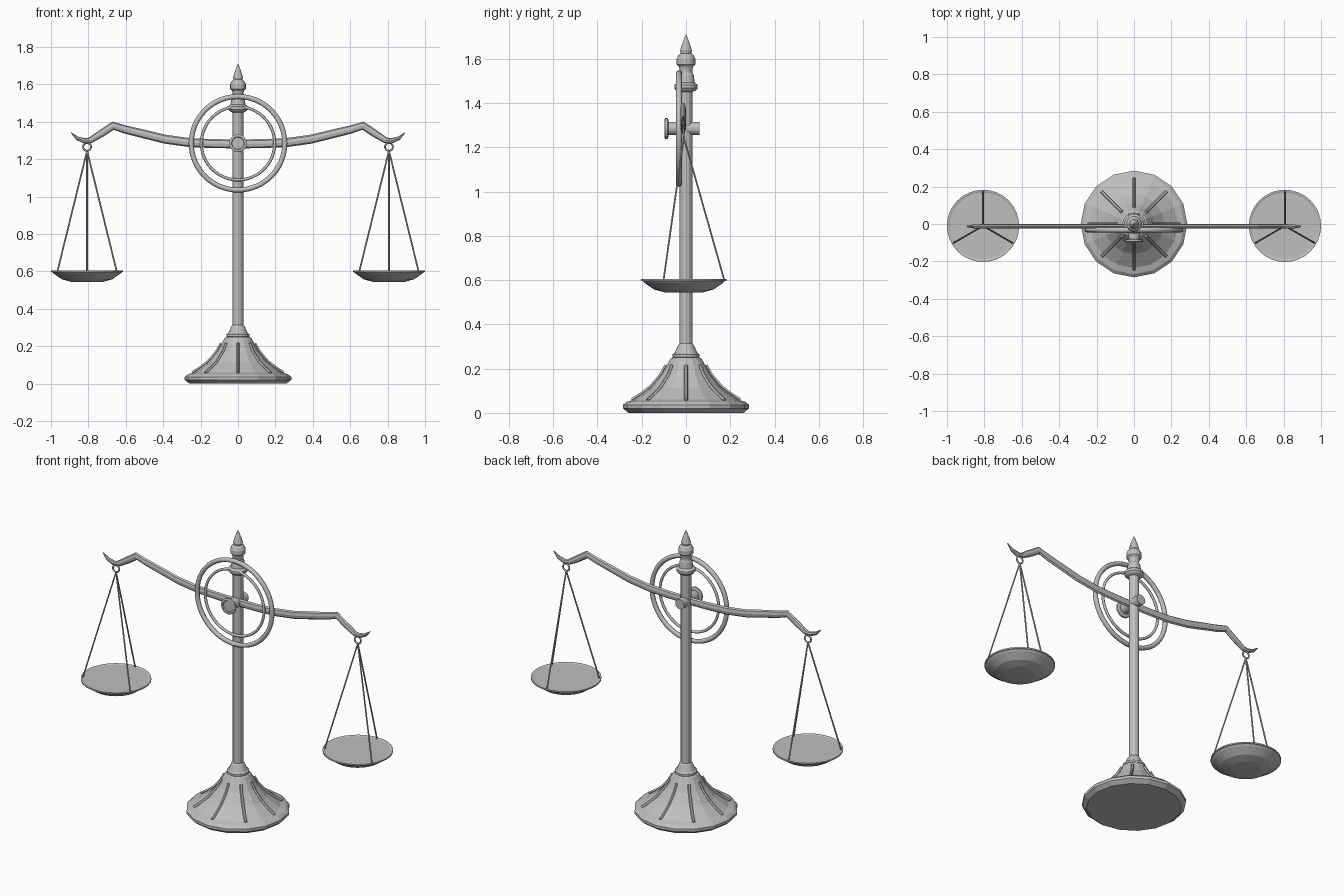
import bpy, bmesh, math
from mathutils import Matrix, Vector

cube = bpy.data.objects.get("Cube")
if cube:
    bpy.data.objects.remove(cube, do_unlink=True)

metal = bpy.data.materials.new("grey_metal")
metal.use_nodes = True
GREY = (0.52, 0.52, 0.52, 1)
metal.diffuse_color = GREY
metal.node_tree.nodes["Principled BSDF"].inputs["Base Color"].default_value = GREY


def skin(name, rings, matrix=Matrix(), closed=False, smooth=False):
    """Bridge a list of vertex rings into a capped (or looped) solid."""
    bm = bmesh.new()
    loops = [[bm.verts.new(matrix @ Vector(p)) for p in ring] for ring in rings]
    n = len(loops[0])
    pairs = list(zip(loops, loops[1:]))
    if closed:
        pairs.append((loops[-1], loops[0]))
    else:
        bm.faces.new(loops[0])
        bm.faces.new(loops[-1])
    for a, b in pairs:
        for i in range(n):
            j = (i + 1) % n
            bm.faces.new((a[i], a[j], b[j], b[i]))
    bmesh.ops.recalc_face_normals(bm, faces=bm.faces)
    for f in bm.faces:
        f.smooth = smooth
    mesh = bpy.data.meshes.new(name)
    bm.to_mesh(mesh)
    bm.free()
    mesh.materials.append(metal)
    ob = bpy.data.objects.new(name, mesh)
    bpy.context.collection.objects.link(ob)
    return ob


def circle(n):
    return [(math.cos(2 * math.pi * i / n), math.sin(2 * math.pi * i / n)) for i in range(n)]


def lathe(name, profile, sides, matrix=Matrix()):
    """Revolve (radius, height) points about z."""
    return skin(name, [[(r * c, r * s, z) for c, s in circle(sides)] for r, z in profile], matrix)


def sweep(name, path, sides=6, matrix=Matrix()):
    """Elliptical tube along (x, z, half height, half depth) points."""
    rings = []
    for i, (x, z, h, d) in enumerate(path):
        a, b = path[max(i - 1, 0)], path[min(i + 1, len(path) - 1)]
        t = Vector((b[0] - a[0], b[1] - a[1])).normalized()
        rings.append([(x - t.y * h * s, d * c, z + t.x * h * s) for c, s in circle(sides)])
    return skin(name, rings, matrix)


def hoop(name, radius, tube, centre, segments=48, sides=8):
    """Torus facing the front."""
    rings = [[((radius + tube * p) * c, tube * q, (radius + tube * p) * s)
              for p, q in circle(sides)] for c, s in circle(segments)]
    return skin(name, rings, Matrix.Translation(centre), closed=True, smooth=True)


# Flared foot and its eight raised ribs
lathe("base", [(0.26, 0), (0.285, 0.02), (0.285, 0.036), (0.268, 0.05), (0.235, 0.06),
               (0.16, 0.115), (0.11, 0.175), (0.07, 0.245), (0.06, 0.25)], 16)
RIB = [(0.245, 0.058), (0.20, 0.087), (0.16, 0.118), (0.13, 0.152), (0.11, 0.178), (0.09, 0.215)]
for k in range(8):
    sweep(f"base_rib_{k + 1}", [(x, z, 0.009, 0.008) for x, z in RIB], 6,
          Matrix.Rotation(k * math.pi / 4, 4, 'Z'))

# Column with its collars and pointed finial
lathe("base_collar", [(0.05, 0.24), (0.062, 0.252), (0.062, 0.264), (0.052, 0.27),
                      (0.036, 0.305), (0.028, 0.315)], 16)
lathe("column", [(0.029, 0.25), (0.029, 1.565)], 12)
lathe("upper_collar", [(0.03, 1.45), (0.045, 1.457), (0.053, 1.467), (0.053, 1.482),
                       (0.04, 1.492), (0.034, 1.53), (0.028, 1.54)], 16)
lathe("finial", [(0.028, 1.545), (0.032, 1.565), (0.042, 1.575), (0.042, 1.6), (0.034, 1.617),
                 (0.024, 1.625), (0.027, 1.637), (0.015, 1.675), (0.001, 1.71)], 16)

# Double wheel and the axle through its centre
HUB_Z = 1.285
hoop("wheel_outer_ring", 0.25, 0.0135, (0, -0.032, HUB_Z))
hoop("wheel_inner_ring", 0.196, 0.008, (0, -0.032, HUB_Z))
lathe("axle", [(0.03, -0.06), (0.03, 0.08), (0.04, 0.08), (0.048, 0.084), (0.048, 0.094),
               (0.042, 0.097), (0.035, 0.097), (0.032, 0.092)], 16,
      Matrix.Translation((0, 0, HUB_Z)) @ Matrix.Rotation(math.pi / 2, 4, 'X'))

# Curved beam, one half mirrored into the other
half = [(0.13, 1.283, 0.024, 0.012), (0.26, 1.289, 0.024, 0.012), (0.39, 1.307, 0.024, 0.012),
        (0.52, 1.339, 0.023, 0.012), (0.60, 1.358, 0.022, 0.012), (0.668, 1.379, 0.022, 0.012),
        (0.73, 1.338, 0.020, 0.012), (0.79, 1.301, 0.016, 0.012), (0.82, 1.298, 0.014, 0.012),
        (0.86, 1.312, 0.010, 0.010), (0.892, 1.341, 0.002, 0.004)]
beam = [(-x, z, h, d) for x, z, h, d in reversed(half)] + [(0, 1.282, 0.024, 0.012)] + half
sweep("beam", beam, 8, Matrix.Translation((0, -0.013, 0)))

# Hanging pans, one per side
for side, sx in (("left", 1), ("right", -1)):
    cx, cy = 0.807, -0.01
    place = Matrix.Translation((sx * cx, cy, 0))
    hoop(f"{side}_hook_ring", 0.021, 0.005, (sx * cx, cy, 1.266), 20, 6)
    lathe(f"{side}_pan", [(0.085, 0.544), (0.135, 0.558), (0.178, 0.588), (0.185, 0.595),
                          (0.193, 0.597), (0.193, 0.605), (0.186, 0.605), (0.18, 0.602)], 32, place)
    for k, angle in enumerate((90, 210, 330)):
        sweep(f"{side}_pan_cord_{k + 1}", [(0, 1.245, 0.0045, 0.0045), (0.183, 0.6, 0.0045, 0.0045)],
              6, place @ Matrix.Rotation(math.radians(angle), 4, 'Z'))
